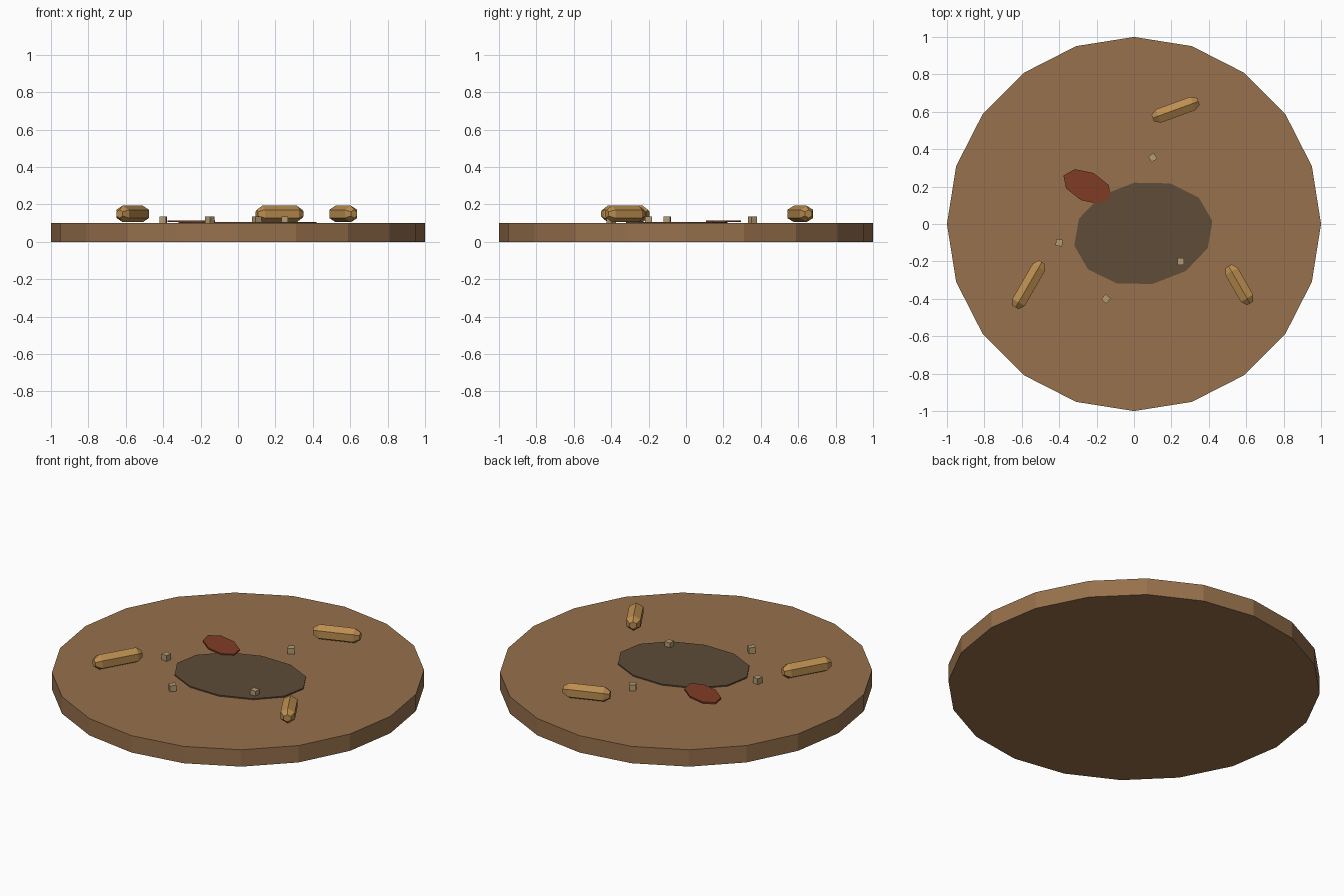
import bpy, bmesh, math
from math import cos, sin, pi, radians

if "Cube" in bpy.data.objects:
    bpy.data.objects.remove(bpy.data.objects["Cube"])


def material(name, rgb):
    m = bpy.data.materials.new(name)
    m.diffuse_color = (*rgb, 1)
    m.use_nodes = True
    m.node_tree.nodes["Principled BSDF"].inputs["Base Color"].default_value = m.diffuse_color
    return m


def finish(name, bm, mat, loc=(0, 0, 0), angle=0):
    bmesh.ops.recalc_face_normals(bm, faces=bm.faces)
    me = bpy.data.meshes.new(name)
    bm.to_mesh(me)
    bm.free()
    me.materials.append(mat)
    ob = bpy.data.objects.new(name, me)
    ob.location = loc
    ob.rotation_euler.z = radians(angle)
    bpy.context.collection.objects.link(ob)
    return ob


def loft(rings):
    """Skin between equal rings of points and cap both ends."""
    bm = bmesh.new()
    rows = [[bm.verts.new(p) for p in ring] for ring in rings]
    n = len(rows[0])
    for a, b in zip(rows, rows[1:]):
        for i in range(n):
            j = (i + 1) % n
            bm.faces.new((a[i], a[j], b[j], b[i]))
    bm.faces.new(rows[0])
    bm.faces.new(rows[-1])
    return bm


def disc(name, mat, sides, a, b, z0, z1, x=0, y=0, angle=0):
    ring = [(a * cos(2 * pi * i / sides), b * sin(2 * pi * i / sides)) for i in range(sides)]
    finish(name, loft([[(px, py, z) for px, py in ring] for z in (z0, z1)]), mat, (x, y, 0), angle)


def stick(name, mat, half, x, y, angle):
    # Hexagonal rod, ridge upwards, with tapered ends
    r = 0.044
    profile = [(-half, 0.5 * r), (-half + 0.032, r), (half - 0.032, r), (half, 0.5 * r)]
    rings = [[(px, pr * sin(i * pi / 3), pr * cos(i * pi / 3)) for i in range(6)]
             for px, pr in profile]
    finish(name, loft(rings), mat, (x, y, 0.149), angle)


soil = material("brown", (0.31, 0.165, 0.072))
dark = material("dark_brown", (0.112, 0.072, 0.039))
red = material("rust_red", (0.216, 0.045, 0.018))
wood = material("wood", (0.50, 0.27, 0.08))
pale = material("pale_tan", (0.46, 0.33, 0.17))

# Base and flat patches
disc("base_disc", soil, 20, 1, 1, 0, 0.1)
disc("dark_patch", dark, 12, 0.375, 0.275, 0.097, 0.107, 0.05, -0.05, 10)
disc("red_patch", red, 8, 0.14, 0.08, 0.105, 0.114, -0.25, 0.2, -25)

# Sticks around the rim
for i, (half, around, angle) in enumerate([(0.13, 70, 20), (0.14, 210, 60), (0.115, 330, -60)]):
    t = radians(around)
    stick(f"stick_{i + 1}", wood, half, 0.65 * cos(t), 0.65 * sin(t), angle)

# Small crumbs
for i, (x, y, angle) in enumerate([(0.1, 0.355, 32), (-0.4, -0.1, -10), (0.25, -0.2, 0), (-0.15, -0.4, 48)]):
    bm = bmesh.new()
    bmesh.ops.create_cube(bm, size=0.036)
    finish(f"crumb_{i + 1}", bm, pale, (x, y, 0.117), angle)
